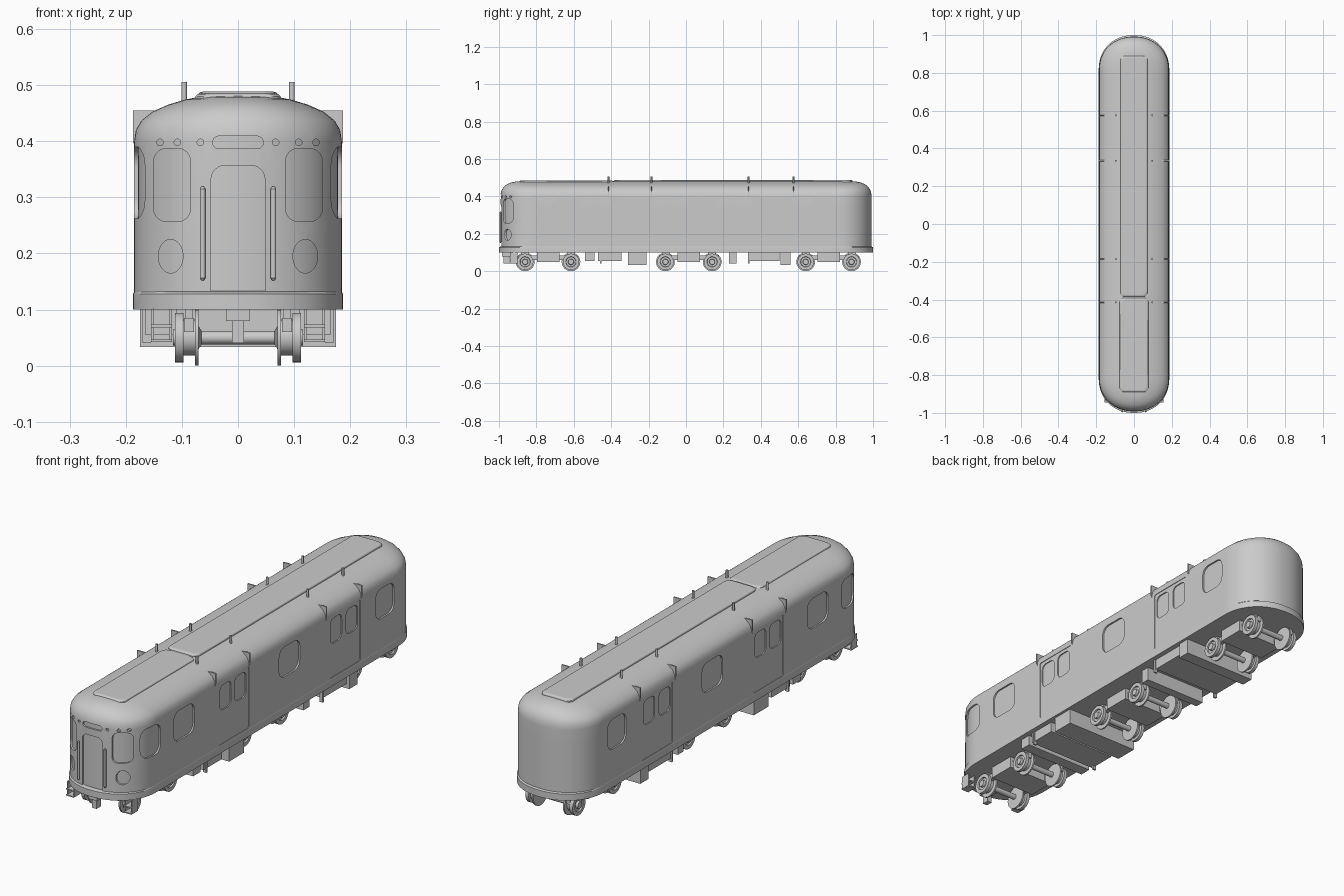
import bpy, bmesh, math
from math import sin, cos, pi

cube = bpy.data.objects.get("Cube")
if cube:
    bpy.data.objects.remove(cube)

grey = bpy.data.materials.new("plain grey")
grey.use_nodes = True
COLOUR = (0.6, 0.6, 0.6, 1)
grey.diffuse_color = COLOUR
grey.node_tree.nodes["Principled BSDF"].inputs["Base Color"].default_value = COLOUR


def loft(bm, rings):
    """Skin a stack of closed rings and cap both ends."""
    rows = [[bm.verts.new(p) for p in ring] for ring in rings]
    n = len(rows[0])
    for a, b in zip(rows, rows[1:]):
        for i in range(n):
            bm.faces.new((a[i], a[(i + 1) % n], b[(i + 1) % n], b[i]))
    bm.faces.new(rows[0][::-1])
    bm.faces.new(rows[-1])


def box(bm, x0, x1, y0, y1, z0, z1):
    loft(bm, [[(x0, y0, z), (x1, y0, z), (x1, y1, z), (x0, y1, z)] for z in (z0, z1)])


def finish(name, bm):
    bmesh.ops.recalc_face_normals(bm, faces=bm.faces)
    mesh = bpy.data.meshes.new(name)
    bm.to_mesh(mesh)
    bm.free()
    mesh.materials.append(grey)
    ob = bpy.data.objects.new(name, mesh)
    bpy.context.collection.objects.link(ob)
    return ob


def activate(ob):
    bpy.ops.object.select_all(action='DESELECT')
    ob.select_set(True)
    bpy.context.view_layer.objects.active = ob


def smooth(ob, angle=35):
    activate(ob)
    bpy.ops.object.shade_smooth_by_angle(angle=math.radians(angle))
    mod = ob.modifiers.new("even shading", 'WEIGHTED_NORMAL')
    mod.keep_sharp = True


def cut(ob, cutter):
    mod = ob.modifiers.new("openings", 'BOOLEAN')
    mod.object = cutter
    mod.operation = 'DIFFERENCE'
    activate(ob)
    bpy.ops.object.modifier_apply(modifier=mod.name)


def plan(w, l, z, start=0.815, arc=32, straight=24, power=2 / 2.15):
    """Car outline seen from above: straight sides and rounded ends."""
    half = []
    for i in range(arc + 1):
        t = pi * i / arc
        c, s = cos(t), max(sin(t), 0)
        half.append((math.copysign(abs(c) ** power, c) * w,
                     start + s ** power * (l - start), z))
    side = [(-w, start - 2 * start * i / straight, z) for i in range(1, straight)]
    first = half + side
    return first + [(-x, -y, z) for x, y, z in first]


def rounded(u0, u1, v0, v1, r, steps=6):
    corners = [(u1 - r, v1 - r), (u0 + r, v1 - r), (u0 + r, v0 + r), (u1 - r, v0 + r)]
    return [(u + r * cos((k + i / steps) * pi / 2), v + r * sin((k + i / steps) * pi / 2))
            for k, (u, v) in enumerate(corners) for i in range(steps + 1)]


def side_prism(bm, pts, x0, x1):
    loft(bm, [[(x, u, v) for u, v in pts] for x in (x0, x1)])


def front_prism(bm, pts, y0=-1.05, y1=-0.86):
    loft(bm, [[(u, y, v) for u, v in pts] for y in (y0, y1)])


def lathe_x(bm, profile, y, z, sign, n=32):
    loft(bm, [[(sign * x, y + r * cos(2 * pi * i / n), z + r * sin(2 * pi * i / n))
               for i in range(n)] for x, r in profile])


BOTH = (1, -1)
DOORS = ((-0.395, -0.19), (0.355, 0.565))
WINDOWS = ((-0.90, -0.79), (-0.70, -0.56), (0.015, 0.155), (0.67, 0.795))
AXLES = (-0.86, -0.615, -0.11, 0.14, 0.64, 0.885)

# Body shell with domed roof
bm = bmesh.new()
levels = [(0.185, 0.992, z) for z in (0.105, 0.16, 0.22, 0.28, 0.34, 0.40)]
levels += [(0.182, 0.990, 0.42), (0.172, 0.984, 0.437), (0.152, 0.973, 0.453),
           (0.125, 0.957, 0.465), (0.095, 0.935, 0.474), (0.07, 0.91, 0.479),
           (0.03, 0.86, 0.482)]
loft(bm, [plan(*lv) for lv in levels])
body = finish("body_shell", bm)

# Cutters for windows, doors and front lamps
bm = bmesh.new()
for s in BOTH:
    for a, b in WINDOWS:
        side_prism(bm, rounded(a, b, 0.262, 0.39, 0.035), s * 0.12, s * 0.25)
    for a, b in DOORS:
        side_prism(bm, rounded(a, b, 0.135, 0.40, 0.01), s * 0.14, s * 0.25)
    u = sorted((s * 0.085, s * 0.15))
    front_prism(bm, rounded(*u, 0.257, 0.387, 0.022))
    front_prism(bm, [(s * 0.12 + 0.022 * cos(t * pi / 14), 0.195 + 0.03 * sin(t * pi / 14))
                     for t in range(28)])
    for x in (0.067, 0.108, 0.139):
        front_prism(bm, [(s * x + 0.006 * cos(t * pi / 7), 0.398 + 0.006 * sin(t * pi / 7))
                         for t in range(14)])
front_prism(bm, rounded(-0.045, 0.045, 0.387, 0.409, 0.0105))
front_prism(bm, rounded(-0.048, 0.048, 0.11, 0.357, 0.025))
cutter = finish("opening_cutter", bm)
cutter.hide_render = True
cutter.hide_viewport = False
cut(body, cutter)
smooth(body)

# Recessed surface behind every opening
bm = bmesh.new()
loft(bm, [plan(0.178, 0.985, z) for z in (0.11, 0.20, 0.30, 0.418)])
smooth(finish("recessed_glazing", bm))

# Sliding door leaves with paired windows
bm = bmesh.new()
for s in BOTH:
    for a, b in DOORS:
        for c, d in ((a + 0.012, a + 0.088), (b - 0.092, b - 0.016)):
            side_prism(bm, rounded(c, d, 0.278, 0.385, 0.022), s * 0.13, s * 0.25)
door_cutter = finish("door_window_cutter", bm)
door_cutter.hide_render = True
bm = bmesh.new()
for s in BOTH:
    for a, b in DOORS:
        side_prism(bm, rounded(a, b, 0.135, 0.40, 0.01), s * 0.15, s * 0.1825)
leaves = finish("side_doors", bm)
cut(leaves, door_cutter)
for helper in (cutter, door_cutter):
    bpy.data.objects.remove(helper)

# Skirt band around the floor
bm = bmesh.new()
loft(bm, [plan(*lv) for lv in ((0.187, 1.0, 0.10), (0.187, 1.0, 0.128), (0.184, 0.99, 0.133))])
smooth(finish("floor_skirt", bm))

# Raised roof panels
for name, w, y0, y1, top in (("rear_roof_panel", 0.072, -0.385, 0.89, 0.489),
                             ("front_roof_panel", 0.076, -0.89, -0.39, 0.486)):
    bm = bmesh.new()
    loft(bm, [[(x, y, z) for x, y in rounded(-w + d, w - d, y0 + d, y1 - d, 0.025)]
              for d, z in ((0, 0.465), (0, top - 0.006), (0.004, top - 0.002), (0.012, top))])
    smooth(finish(name, bm), 50)

# Gutter brackets and roof pins above the doors
bm = bmesh.new()
pins = bmesh.new()
for s in BOTH:
    for y in (-0.415, -0.185, 0.335, 0.575):
        loft(bm, [[(s * 0.148, q, 0.455), (s * 0.187, q, 0.455), (s * 0.187, q, 0.395),
                   (s * 0.176, q, 0.42)] for q in (y - 0.003, y + 0.003)])
        loft(pins, [[(s * 0.096 + 0.005 * cos(t * pi / 6), y + 0.005 * sin(t * pi / 6), z)
                     for t in range(12)] for z in (0.465, 0.506)])
finish("gutter_brackets", bm)
smooth(finish("roof_pins", pins))

# Front grab rails
bm = bmesh.new()
for s in BOTH:
    loft(bm, [[(s * 0.063 + r * cos(t * pi / 6), -0.992 + r * sin(t * pi / 6), z)
               for t in range(12)]
              for r, z in ((0.002, 0.152), (0.005, 0.156), (0.005, 0.315), (0.002, 0.319))])
smooth(finish("grab_rails", bm))

# Wheels and axles
bm = bmesh.new()
WHEEL = ((0.065, 0.012), (0.07, 0.02), (0.07, 0.05), (0.077, 0.05), (0.077, 0.032),
         (0.097, 0.032), (0.097, 0.044), (0.112, 0.044), (0.112, 0.028), (0.106, 0.026),
         (0.106, 0.016), (0.116, 0.014))
for y in AXLES:
    for s in BOTH:
        lathe_x(bm, WHEEL, y, 0.05, s)
    lathe_x(bm, ((-0.07, 0.012), (0.07, 0.012)), y, 0.05, 1, 16)
smooth(finish("wheels_and_axles", bm))

# Bogie frames
bm = bmesh.new()
for y in (-0.7375, 0.015, 0.7625):
    box(bm, -0.11, 0.11, y - 0.06, y + 0.06, 0.05, 0.101)
    for s in BOTH:
        box(bm, *sorted((s * 0.078, s * 0.096)), y - 0.16, y + 0.16, 0.06, 0.085)
        for e in (-0.123, 0.123):
            box(bm, *sorted((s * 0.08, s * 0.094)), y + e - 0.02, y + e + 0.02, 0.035, 0.101)
finish("bogie_frames", bm)

# Underfloor equipment boxes
bm = bmesh.new()
for y0, y1, w, z in ((-0.54, -0.49, 0.165, 0.055), (-0.47, -0.345, 0.165, 0.055),
                     (-0.31, -0.21, 0.175, 0.033), (0.23, 0.27, 0.15, 0.04),
                     (0.34, 0.50, 0.165, 0.055), (0.505, 0.56, 0.175, 0.033)):
    box(bm, -w, w, y0, y1, z, 0.101)
finish("underfloor_equipment", bm)

# Front coupler, corner steps and hanging posts
bm = bmesh.new()
box(bm, -0.021, 0.021, -0.985, -0.92, 0.08, 0.101)
box(bm, -0.011, 0.011, -0.975, -0.945, 0.04, 0.085)
finish("front_coupler", bm)
bm = bmesh.new()
for s in BOTH:
    for x in (0.118, 0.15):
        box(bm, *sorted((s * x, s * (x + 0.005))), -0.94, -0.90, 0.042, 0.101)
    for z in (0.042, 0.068):
        box(bm, *sorted((s * 0.118, s * 0.155)), -0.945, -0.90, z, z + 0.005)
    for y in (-0.455, 0.335):
        box(bm, *sorted((s * 0.155, s * 0.17)), y - 0.004, y + 0.004, 0.04, 0.101)
finish("steps_and_posts", bm)
